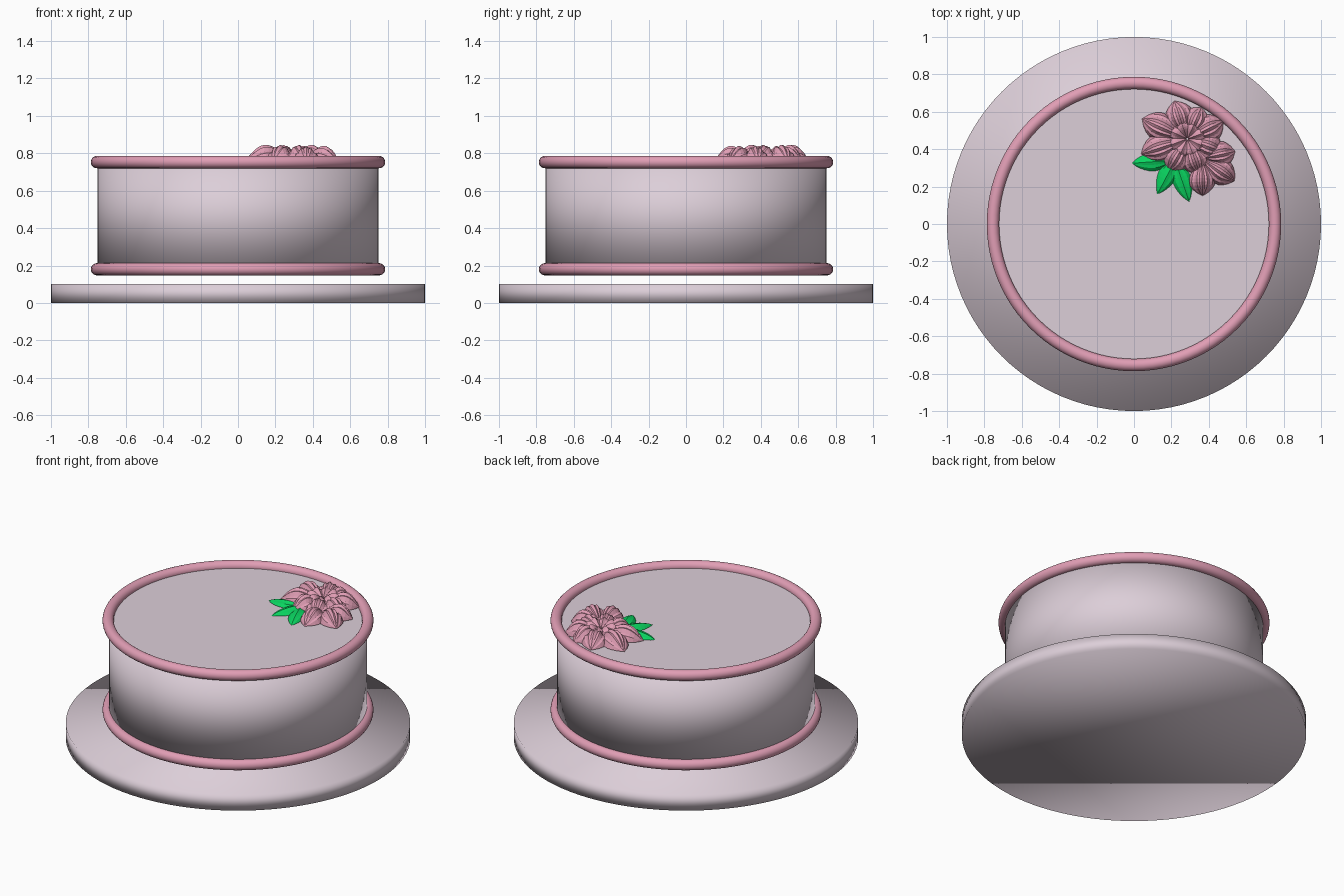
import bpy, bmesh, math
from mathutils import Vector

cube = bpy.data.objects.get("Cube")
if cube:
    bpy.data.objects.remove(cube, do_unlink=True)


def material(name, rgb):
    m = bpy.data.materials.new(name)
    m.use_nodes = True
    m.diffuse_color = (*rgb, 1)
    m.node_tree.nodes["Principled BSDF"].inputs["Base Color"].default_value = (*rgb, 1)
    return m


lilac = material("pale lilac icing", (0.72, 0.62, 0.69))
pink = material("pink icing", (0.75, 0.34, 0.46))
green = material("leaf green", (0.003, 0.68, 0.12))


def add_object(name, bm, mat, smooth=True):
    bmesh.ops.recalc_face_normals(bm, faces=bm.faces)
    for f in bm.faces:
        f.smooth = smooth
    mesh = bpy.data.meshes.new(name)
    bm.to_mesh(mesh)
    bm.free()
    mesh.materials.append(mat)
    ob = bpy.data.objects.new(name, mesh)
    bpy.context.collection.objects.link(ob)
    return ob


def disc(name, radius, bottom, top, inset=0):
    bm = bmesh.new()
    bmesh.ops.create_cone(bm, cap_ends=True, segments=96, radius1=radius,
                          radius2=radius, depth=top - bottom)
    bmesh.ops.translate(bm, verts=bm.verts, vec=(0, 0, (top + bottom) / 2))
    if inset:
        cap = max(bm.faces, key=lambda f: f.calc_center_median().z)
        bmesh.ops.inset_region(bm, faces=[cap], thickness=inset)
    add_object(name, bm, lilac)


# Board and cake body
disc("cake_board", 1.0, 0, 0.1)
disc("cake_body", 0.75, 0.18, 0.75, inset=0.02)

# Piped rings around the top and bottom edges
for name, z in (("top_ring", 0.753), ("bottom_ring", 0.18)):
    bpy.ops.mesh.primitive_torus_add(major_segments=96, minor_segments=20, major_radius=0.754,
                                     minor_radius=0.033, location=(0, 0, z))
    ring = bpy.context.object
    ring.name = name
    ring.data.materials.append(pink)
    bpy.ops.object.shade_smooth()


def petal(bm, base, tip, width, low, high, ribs=5, widest=0.6):
    """Pointed, arched blade with grooves running along its length."""
    base, tip = Vector(base), Vector(tip)
    along = tip - base
    side = Vector((-along.y, along.x)).normalized()
    rows, cols = 10, ribs * 2
    grid = []
    for i in range(rows + 1):
        u = i / rows
        # Width swells to the widest point, then closes to the tip
        spread = (0.12 + 0.88 * math.sin(u / widest * math.pi / 2) if u < widest
                  else math.cos((u - widest) / (1 - widest) * math.pi / 2) ** 0.8)
        arch = math.sin(math.pi * (0.25 + 0.75 * u)) ** 0.7 if u < 1 else 0
        if widest > 0.5:
            arch = math.sin(math.pi * (0.12 + 0.88 * u ** 1.3)) if u < 1 else 0
        row = []
        for j in range(cols + 1):
            v = j / cols * 2 - 1
            p = base + along * u + side * (v * spread * width / 2)
            groove = 0.13 * (j % 2 == 0)
            z = low + (high - low) * arch * (1 - 0.75 * v * v - groove)
            row.append(bm.verts.new((p.x, p.y, z)))
        grid.append(row)
    for a, b in zip(grid, grid[1:]):
        for j in range(cols):
            bm.faces.new((a[j], a[j + 1], b[j + 1], b[j]))
    bmesh.ops.remove_doubles(bm, verts=bm.verts, dist=0.0002)


def around(centre, radius, degrees):
    a = math.radians(degrees)
    return centre[0] + radius * math.cos(a), centre[1] + radius * math.sin(a)


# Main blossom: long outer petals and a small inner whorl
heart = (0.285, 0.455)
bm = bmesh.new()
for angle, reach in ((109, 0.215), (66, 0.185), (26, 0.215), (-20, 0.2),
                     (156, 0.265), (198, 0.26), (240, 0.2), (290, 0.2)):
    petal(bm, around(heart, 0.02, angle), around(heart, reach, angle), 0.15, 0.755, 0.845)
for k in range(8):
    angle = 45 * k + 20
    petal(bm, around(heart, 0.005, angle), around(heart, 0.125, angle), 0.085, 0.775, 0.84, 3)
add_object("main_blossom", bm, pink, False)

# Smaller half blossom tucked beside it
side_heart = (0.36, 0.35)
bm = bmesh.new()
for angle, reach in ((12, 0.185), (-34, 0.215), (-88, 0.2)):
    petal(bm, around(side_heart, 0.01, angle), around(side_heart, reach, angle),
          0.14, 0.755, 0.84)
add_object("side_blossom", bm, pink, False)

# Leaves
bm = bmesh.new()
for base, tip, width in (((0.2, 0.34), (-0.01, 0.325), 0.1),
                         ((0.23, 0.36), (0.125, 0.16), 0.1),
                         ((0.22, 0.34), (0.295, 0.12), 0.1)):
    petal(bm, base, tip, width, 0.753, 0.785, 3, 0.45)
add_object("leaves", bm, green, False)
